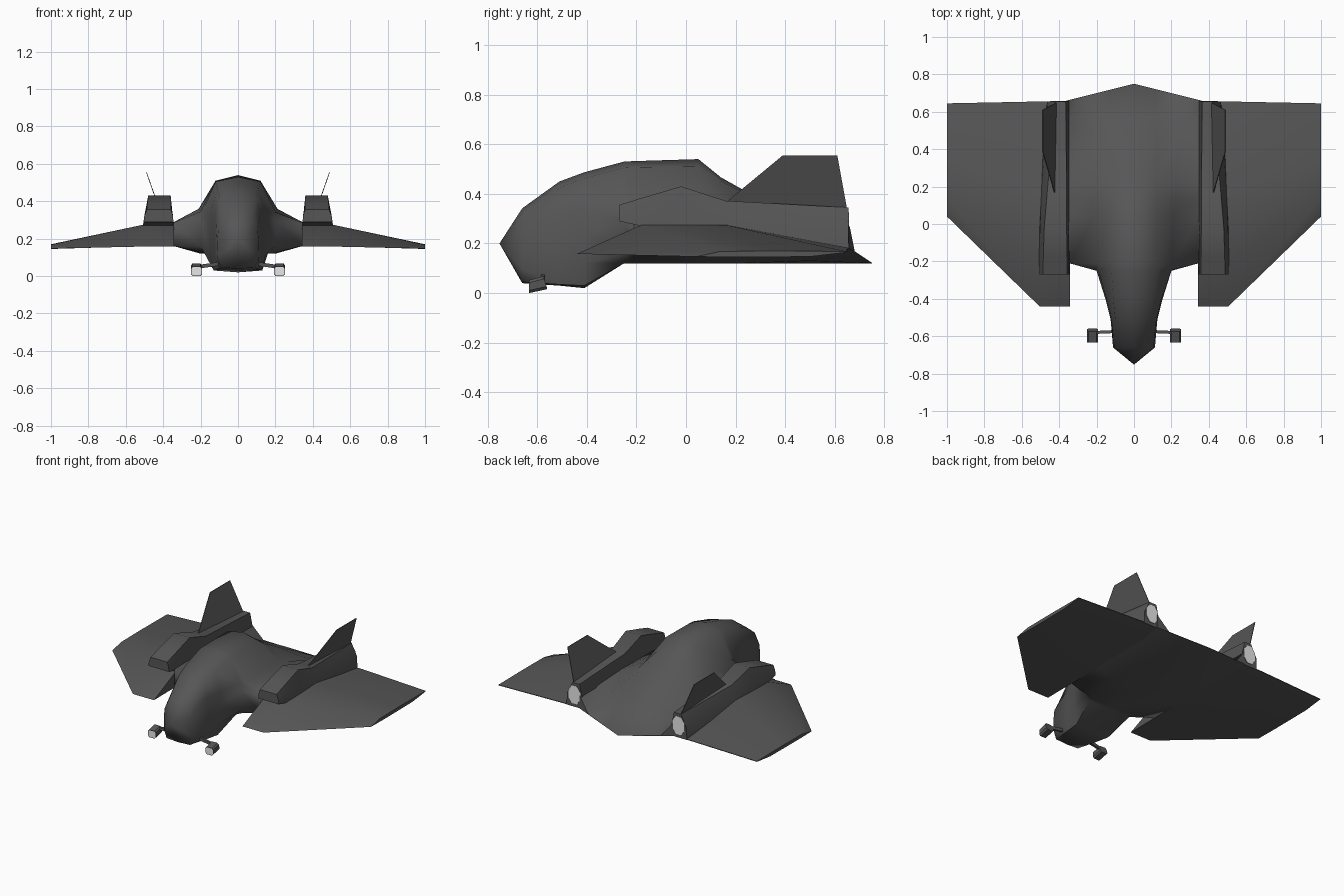
import bpy, bmesh, math

if "Cube" in bpy.data.objects:
    bpy.data.objects.remove(bpy.data.objects["Cube"])


def material(name, v):
    m = bpy.data.materials.new(name)
    m.diffuse_color = (v, v, v, 1)
    m.use_nodes = True
    m.node_tree.nodes["Principled BSDF"].inputs["Base Color"].default_value = m.diffuse_color
    return m


DARK = material("dark_grey_hull", 0.093)
LIGHT = material("white_glow", 1.0)


def make(name, bm, angle=40, light=None):
    """Finish a mesh; `light` is a rule picking the light-coloured faces."""
    bmesh.ops.remove_doubles(bm, verts=bm.verts, dist=0.0005)
    bmesh.ops.recalc_face_normals(bm, faces=bm.faces)
    bm.normal_update()
    if light:
        for f in bm.faces:
            f.material_index = 1 if light(f) else 0
    me = bpy.data.meshes.new(name)
    bm.to_mesh(me)
    bm.free()
    me.materials.append(DARK)
    me.materials.append(LIGHT)
    ob = bpy.data.objects.new(name, me)
    bpy.context.collection.objects.link(ob)
    bpy.context.view_layer.objects.active = ob
    ob.select_set(True)
    bpy.ops.object.shade_smooth_by_angle(angle=math.radians(angle))
    ob.select_set(False)
    return ob


def loft(rings, tip=None):
    """Skin closed rings of 3D points; the first end may run to a point."""
    bm = bmesh.new()
    vs = [[bm.verts.new(p) for p in r] for r in rings]
    n = len(vs[0])
    for a, b in zip(vs, vs[1:]):
        for i in range(n):
            j = (i + 1) % n
            bm.faces.new((a[i], a[j], b[j], b[i]))
    if tip:
        t = bm.verts.new(tip)
        for i in range(n):
            bm.faces.new((vs[0][i], vs[0][(i + 1) % n], t))
    else:
        bm.faces.new(vs[0])
    bm.faces.new(vs[-1])
    return bm


def mirror(ob):
    ob.modifiers.new("mirror", "MIRROR").use_axis[0] = True


# Fuselage: y, top z, then (x, z) down one side, then bottom z
sections = [
    (-.66, .342, (.07, .32), (.105, .25), (.112, .18), (.11, .10), (.09, .045), .04),
    (-.51, .45, (.10, .425), (.12, .33), (.125, .20), (.125, .10), (.115, .035), .03),
    (-.41, .487, (.11, .463), (.145, .34), (.15, .24), (.148, .12), (.13, .03), .02),
    (-.25, .53, (.12, .505), (.19, .345), (.20, .29), (.20, .16), (.16, .12), .12),
    (-.21, .532, (.12, .507), (.20, .345), (.345, .285), (.345, .162), (.18, .12), .12),
    (.05, .54, (.12, .51), (.21, .36), (.35, .285), (.35, .162), (.20, .12), .12),
    (.14, .467, (.12, .45), (.22, .345), (.35, .285), (.35, .162), (.20, .12), .12),
    (.22, .422, (.12, .41), (.22, .33), (.355, .285), (.35, .162), (.20, .12), .12),
    (.50, .27, (.12, .26), (.25, .225), (.36, .27), (.36, .165), (.20, .13), .12),
]
rings = []
for y, top, *side, bot in sections:
    right = [(x, y, z) for x, z in side]
    rings.append([(0, y, top)] + right + [(0, y, bot)]
                 + [(-x, yy, z) for x, yy, z in reversed(right)])
# swept trailing edge, rising toward the wings and up the nacelle sides
tail = [(x, .75 - .25 * x, .12 + .165 * x + dz) for x, dz in
        ((.12, .002), (.28, .002), (.36, .09), (.36, 0), (.20, 0))]
rings.append([(0, .75, .122)] + tail + [(0, .75, .12)]
             + [(-x, y, z) for x, y, z in reversed(tail)])
make("fuselage", loft(rings, (0, -.752, .2)), 62)

# Wings: profile (y, z) at root, nacelle edge and tip
root = [(-.44, .158), (-.18, .275), (.16, .275), (.655, .183), (.655, .179), (.5, .163), (-.1, .16)]
edge = [(.04, .147), (.14, .168), (.35, .17), (.645, .168), (.645, .164), (.5, .147), (.2, .145)]
mirror(make("wing", loft([[(x, y, z) for y, z in prof] for x, prof in
                          ((.342, root), (.505, root), (1.0, edge))]), 40))

# Engine nacelles: y, bottom z, top z, x ranges at bottom, middle, top
nacelle = [
    (-.27, .29, .355, (.345, .505), (.348, .50), (.358, .487)),
    (-.18, .27, .383, (.345, .508), (.348, .50), (.358, .485)),
    (-.02, .18, .43, (.345, .512), (.347, .502), (.36, .48)),
    (.16, .18, .372, (.345, .512), (.347, .495), (.36, .465)),
    (.655, .178, .345, (.36, .465), (.347, .462), (.365, .42)),
]
rings = []
for y, lo, hi, b, m, t in nacelle:
    mid = (lo + hi) / 2
    rings.append([(b[0], y, lo), (b[1], y, lo), (m[1], y, mid),
                  (t[1], y, hi), (t[0], y, hi), (m[0], y, mid)])
mirror(make("engine_nacelle", loft(rings), 50))

# Glowing exhaust plates
mirror(make("exhaust", loft([[(.403 + .05 * math.cos(a), y, .263 + .068 * math.sin(a))
                              for a in [math.radians(22.5 + 45 * i) for i in range(8)]]
                             for y in (.650, .658)]), 30, lambda f: f.normal.y > .9))

# Tail fins: thin plates leaning outward
fin = [(.16, .365), (.39, .555), (.61, .555), (.65, .335)]
mirror(make("tail_fin", loft([[(.423 + .35 * (z - .365) + d, y, z) for y, z in fin]
                              for d in (-.002, .002)]), 30))

# Lamps: tilted housings with inset light fronts
oct_pts = ((-1, -.6), (-.7, -1), (.7, -1), (1, -.6), (1, .6), (.7, 1), (-.7, 1), (-1, .6))
bm = loft([[(.222 + .03 * c, y + k * s, z + .026 * s) for c, s in oct_pts]
           for y, z, k in ((-.633, .026, 0), (-.567, .042, -.008))])
bmesh.ops.recalc_face_normals(bm, faces=bm.faces)
front = min(bm.faces, key=lambda f: f.calc_center_median().y)
bmesh.ops.inset_region(bm, faces=[front], thickness=.004)
mirror(make("lamp", bm, 30, lambda f: f.normal.y < -.9 and len(f.verts) == 8))

# Lamp arms
arm = [[(x, y + dy, z + dz) for dy, dz in ((-.008, -.01), (.008, -.01), (.008, .01), (-.008, .01))]
       for x, y, z in ((.10, -.575, .066), (.21, -.58, .05))]
mirror(make("lamp_arm", loft(arm), 30))
